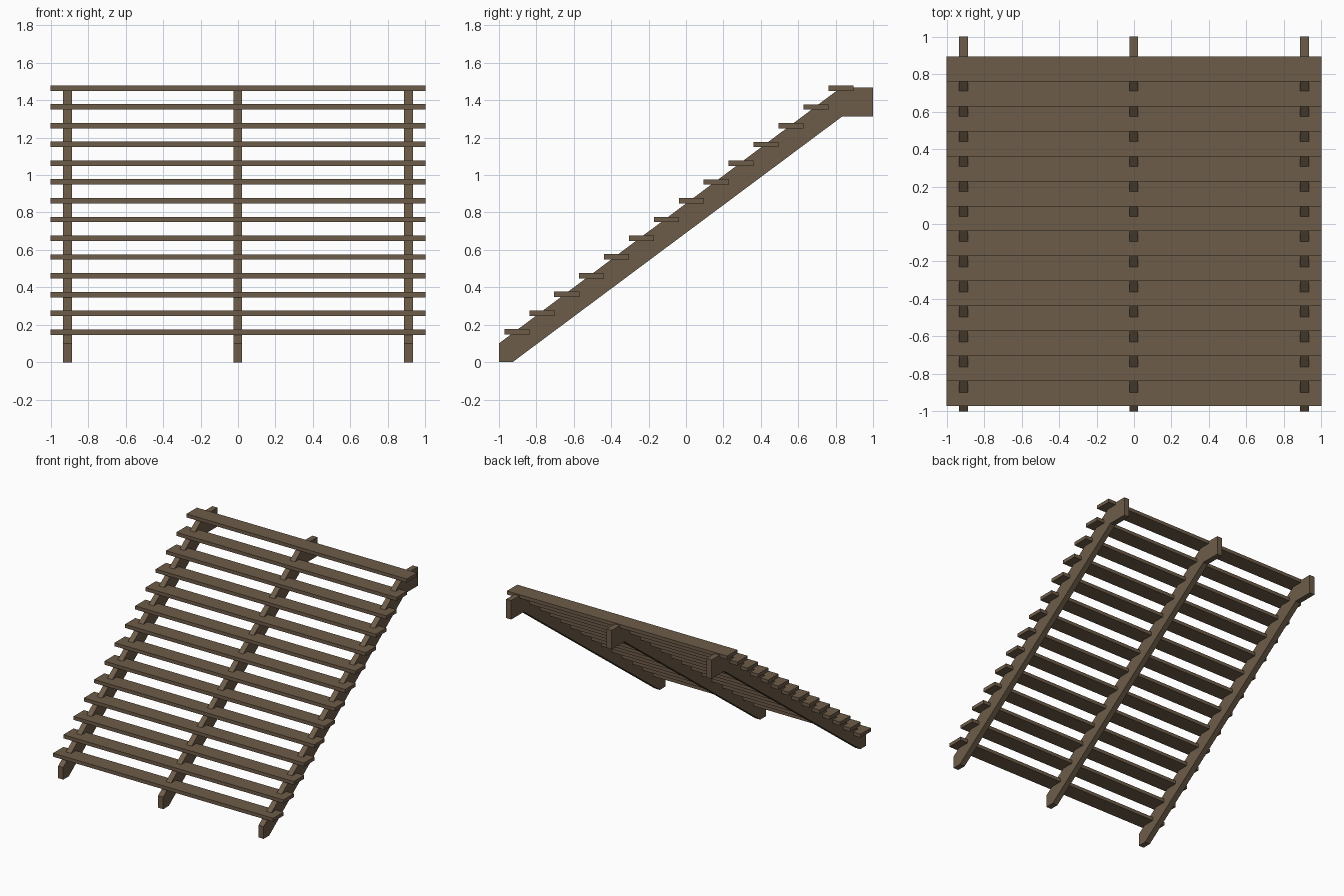
import bpy, bmesh

if "Cube" in bpy.data.objects:
    bpy.data.objects.remove(bpy.data.objects["Cube"])

wood = bpy.data.materials.new("brown wood")
wood.diffuse_color = (0.155, 0.108, 0.066, 1)
wood.use_nodes = True
wood.node_tree.nodes["Principled BSDF"].inputs["Base Color"].default_value = wood.diffuse_color


def prism(name, profile, x0, x1):
    """Extrude a (y, z) side profile along x."""
    bm = bmesh.new()
    face = bm.faces.new([bm.verts.new((x0, y, z)) for y, z in profile])
    ext = bmesh.ops.extrude_face_region(bm, geom=[face])
    verts = [g for g in ext["geom"] if isinstance(g, bmesh.types.BMVert)]
    bmesh.ops.translate(bm, verts=verts, vec=(x1 - x0, 0, 0))
    bmesh.ops.recalc_face_normals(bm, faces=bm.faces)
    mesh = bpy.data.meshes.new(name)
    bm.to_mesh(mesh)
    bm.free()
    mesh.materials.append(wood)
    obj = bpy.data.objects.new(name, mesh)
    bpy.context.collection.objects.link(obj)
    return obj


# Three sloping stringers with a level top end
stringer = [(-1, 0), (-0.927, 0), (0.836, 1.314), (1, 1.314),
            (1, 1.469), (0.83, 1.469), (-1, 0.1)]
for side, x in (("left", -0.91), ("middle", -0.002), ("right", 0.91)):
    prism(f"{side}_stringer", stringer, x - 0.023, x + 0.023)

# Fourteen plank treads, their back edges sunk into the stringers
for i in range(14):
    y = -0.971 + i * 0.1332
    z = 0.147 + i * 0.1002
    prism(f"tread_{i + 1}", [(y, z), (y + 0.134, z), (y + 0.134, z + 0.029), (y, z + 0.029)], -1, 1)
